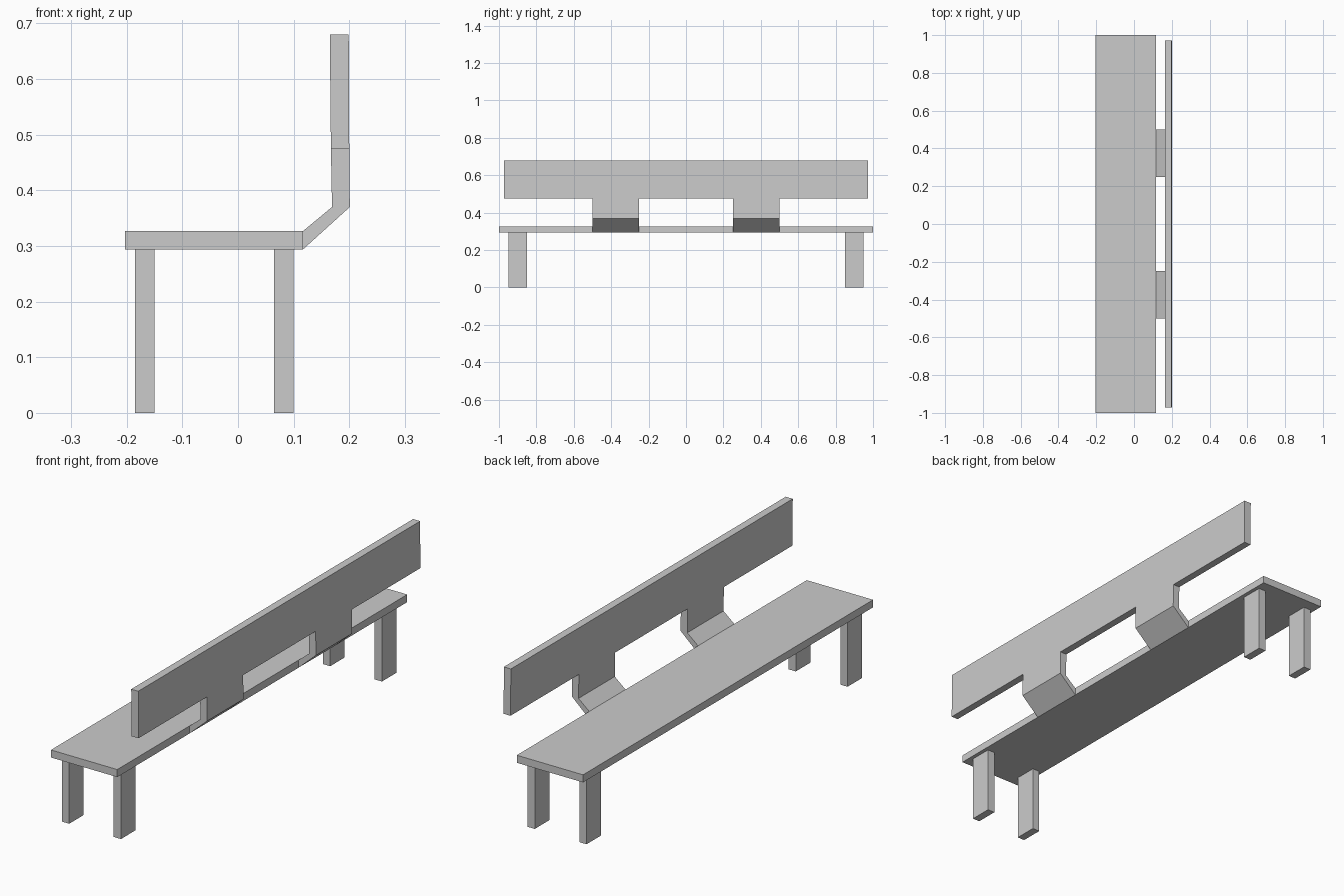
import bpy
import bmesh

if "Cube" in bpy.data.objects:
    bpy.data.objects.remove(bpy.data.objects["Cube"])


def extrude_profile(name, profile, y0, y1):
    """Solid made by sweeping an x-z profile from y0 to y1."""
    bm = bmesh.new()
    face = bm.faces.new([bm.verts.new((x, y0, z)) for x, z in profile])
    swept = bmesh.ops.extrude_face_region(bm, geom=[face])["geom"]
    new_verts = [g for g in swept if isinstance(g, bmesh.types.BMVert)]
    bmesh.ops.translate(bm, verts=new_verts, vec=(0, y1 - y0, 0))
    bmesh.ops.recalc_face_normals(bm, faces=bm.faces[:])
    mesh = bpy.data.meshes.new(name)
    bm.to_mesh(mesh)
    bm.free()
    obj = bpy.data.objects.new(name, mesh)
    bpy.context.collection.objects.link(obj)
    return obj


def rect(x0, x1, z0, z1):
    return [(x0, z0), (x1, z0), (x1, z1), (x0, z1)]


SEAT_BOTTOM, SEAT_TOP = 0.294, 0.327
BACK_BOTTOM = 0.475

# Seat plank
extrude_profile("seat", rect(-0.203, 0.117, SEAT_BOTTOM, SEAT_TOP), -1, 1)

# Backrest board, leaning very slightly
extrude_profile("backrest", [(0.167, BACK_BOTTOM), (0.2, BACK_BOTTOM),
                             (0.199, 0.68), (0.165, 0.68)], -0.972, 0.972)

# Bent brackets joining seat and backrest, and legs, at both ends
bracket = [(0.117, SEAT_BOTTOM), (0.201, 0.37), (0.2, BACK_BOTTOM),
           (0.167, BACK_BOTTOM), (0.169, 0.37), (0.117, SEAT_TOP)]
for side, s in (("left", -1), ("right", 1)):
    extrude_profile(f"{side}_bracket", bracket, s * 0.25, s * 0.5)
    for row, x in (("inner", 0.065), ("outer", -0.185)):
        extrude_profile(f"{side}_{row}_leg", rect(x, x + 0.035, 0, SEAT_BOTTOM),
                        s * 0.85, s * 0.95)
